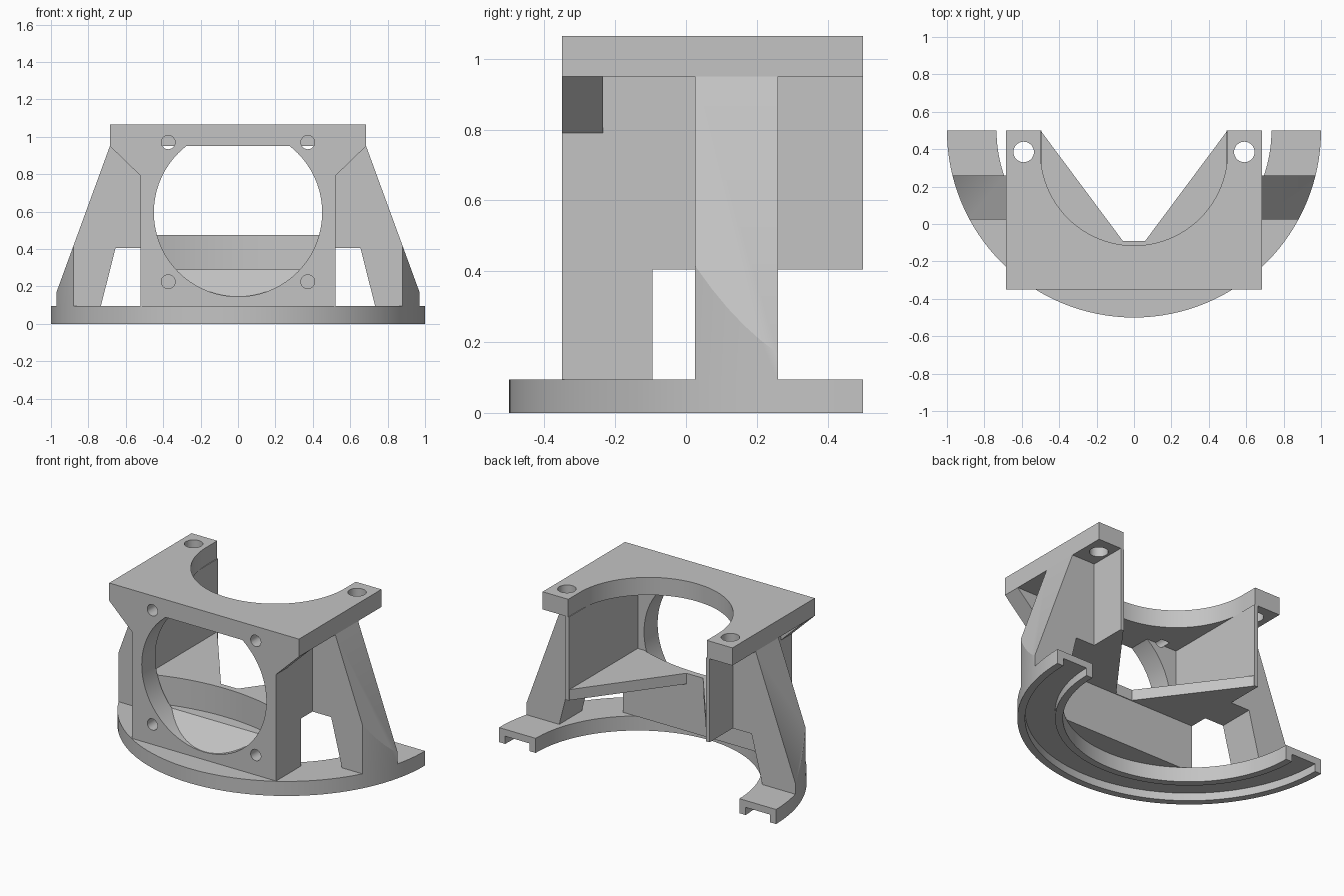
import bpy, bmesh, math
from mathutils import Vector

cube = bpy.data.objects.get("Cube")
if cube:
    bpy.data.objects.remove(cube, do_unlink=True)

grey = bpy.data.materials.new("light grey plastic")
grey.use_nodes = True
COLOR = (0.55, 0.55, 0.55, 1)
grey.diffuse_color = COLOR
grey.node_tree.nodes["Principled BSDF"].inputs["Base Color"].default_value = COLOR


def prism(name, pts, axis, lo, hi):
    """Extrude a 2D outline along an axis: z uses (x,y), y uses (x,z), x uses (y,z)."""
    place = {"z": lambda a, b, t: (a, b, t),
             "y": lambda a, b, t: (a, t, b),
             "x": lambda a, b, t: (t, a, b)}[axis]
    bm = bmesh.new()
    face = bm.faces.new([bm.verts.new(place(a, b, lo)) for a, b in pts])
    res = bmesh.ops.extrude_face_region(bm, geom=[face])
    verts = [v for v in res["geom"] if isinstance(v, bmesh.types.BMVert)]
    bmesh.ops.translate(bm, verts=verts, vec=Vector(place(0, 0, hi - lo)))
    bmesh.ops.recalc_face_normals(bm, faces=bm.faces)
    mesh = bpy.data.meshes.new(name)
    bm.to_mesh(mesh)
    bm.free()
    mesh.materials.append(grey)
    obj = bpy.data.objects.new(name, mesh)
    bpy.context.collection.objects.link(obj)
    return obj


def box(name, x0, x1, y0, y1, z0, z1):
    return prism(name, [(x0, y0), (x1, y0), (x1, y1), (x0, y1)], "z", z0, z1)


def arc(cx, cy, r, a0, a1, n):
    return [(cx + r * math.cos(math.radians(a0 + (a1 - a0) * i / n)),
             cy + r * math.sin(math.radians(a0 + (a1 - a0) * i / n))) for i in range(n + 1)]


def disc(cx, cy, r, n):
    return arc(cx, cy, r, 0, 360, n)[:-1]


def boolean(obj, cutter, operation="DIFFERENCE"):
    mod = obj.modifiers.new("cut", "BOOLEAN")
    mod.operation = operation
    mod.solver = "EXACT"
    mod.object = cutter
    cutter.hide_render = True
    bpy.context.view_layer.objects.active = obj
    bpy.ops.object.modifier_apply(modifier=mod.name)


def discard(*cutters):
    for c in cutters:
        bpy.data.objects.remove(c, do_unlink=True)


def half_ring(r_in, r_out):
    return arc(0, 0.5, r_out, 180, 360, 64) + arc(0, 0.5, r_in, 360, 180, 64)


parts = []

# Half-ring base: a roof with two rims leaves a channel underneath
parts.append(prism("base_ring_roof", half_ring(0.735, 1.0), "z", 0.05, 0.095))
parts.append(prism("base_outer_rim", half_ring(0.955, 1.0), "z", 0, 0.05))
parts.append(prism("base_inner_rim", half_ring(0.735, 0.78), "z", 0, 0.05))

# Top plate with a round-ended slot open to the back
outline = [(-0.685, 0.5), (-0.685, -0.35), (0.685, -0.35), (0.685, 0.5), (0.5, 0.5)]
outline += arc(0, 0.385, 0.5, 0, -180, 48) + [(-0.5, 0.5)]
top_plate = prism("top_plate", outline, "z", 0.95, 1.065)
for x in (-0.59, 0.59):
    hole = prism("cutter", disc(x, 0.385, 0.055, 32), "z", 0.9, 1.1)
    boolean(top_plate, hole)
    discard(hole)

# Front panel with the large round opening
front_panel = box("front_panel", -0.52, 0.52, -0.35, -0.21, 0.095, 0.95)
opening = prism("cutter", disc(0, 0.595, 0.45, 72), "y", -0.4, -0.15)
boolean(front_panel, opening)
discard(opening)

# Block behind the panel and the V-notched shelf above it
lower_block = box("lower_block", -0.52, 0.52, -0.21, -0.095, 0.095, 0.405)
shelf = prism("duct_shelf", [(-0.52, -0.21), (0.52, -0.21), (0.52, 0.5), (0.5, 0.5),
                             (0.06, -0.09), (-0.06, -0.09), (-0.5, 0.5), (-0.52, 0.5)],
              "z", 0.405, 0.475)

# Curved pocket behind the opening
half = math.degrees(math.asin(0.45 / 1.3))
pocket_outline = [(-0.45, -0.3), (0.45, -0.3)] + arc(0, -1.43, 1.3, 90 - half, 90 + half, 24)
pocket = prism("cutter", pocket_outline, "z", 0.29, 0.6)
for obj in (lower_block, shelf):
    boolean(obj, pocket)
discard(pocket)

# Screw holes around the opening
for x in (-0.373, 0.373):
    for z, targets in ((0.225, (front_panel, lower_block)), (0.97, (front_panel, top_plate))):
        hole = prism("cutter", disc(x, z, 0.037, 24), "y", -0.4, -0.16)
        for obj in targets:
            boolean(obj, hole)
        discard(hole)
parts += [top_plate, front_panel, lower_block, shelf]

# Ramp leading up from the bottom of the opening
parts.append(prism("opening_ramp", [(-0.349, 0.14), (-0.21, 0.14), (-0.21, 0.29)],
                   "x", -0.33, 0.33))
ramp_limit = prism("cutter", disc(0, 0.595, 0.452, 72), "y", -0.4, -0.15)
boolean(parts[-1], ramp_limit, "INTERSECT")
discard(ramp_limit)

# Side walls, corner gussets and sloped legs, on both sides
for side, s in (("left", 1), ("right", -1)):
    xs = sorted((s * 0.495, s * 0.52))
    parts.append(box(side + "_duct_wall", xs[0], xs[1], -0.21, 0.5, 0.405, 0.95))
    parts.append(prism(side + "_gusset",
                       [(s * 0.52, 0.79), (s * 0.685, 0.95), (s * 0.52, 0.95)],
                       "y", -0.35, -0.235))
    leg = prism(side + "_leg",
                [(s * x, z) for x, z in ((0.52, 0.95), (0.685, 0.95), (0.9975, 0.095),
                                         (0.733, 0.095), (0.655, 0.405), (0.52, 0.405))],
                "y", 0.025, 0.26)
    limit = prism("cutter", disc(0, 0.5, 1.0, 128), "z", 0, 1.2)
    boolean(leg, limit, "INTERSECT")
    discard(limit)
    parts.append(leg)

# Smooth the round walls and keep the corners crisp
bpy.ops.object.select_all(action="DESELECT")
for obj in parts:
    obj.select_set(True)
bpy.context.view_layer.objects.active = parts[0]
bpy.ops.object.shade_smooth_by_angle(angle=math.radians(25))
